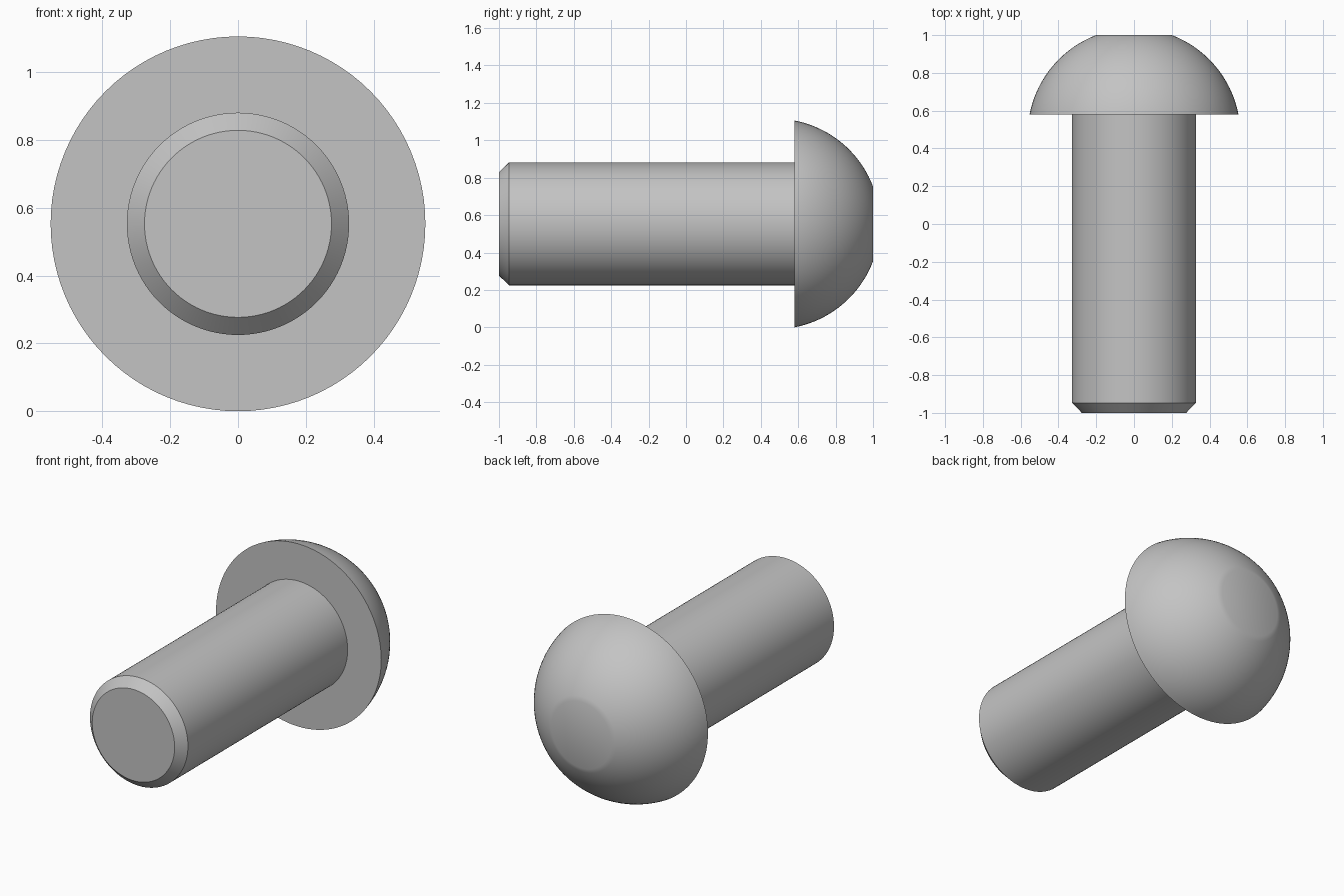
import bpy
import bmesh
import math
from mathutils import Vector, Matrix

cube = bpy.data.objects.get("Cube")
if cube:
    bpy.data.objects.remove(cube, do_unlink=True)

HEAD_R = 0.553      # head radius, also the height of the axis
SEAT_Y = 0.58       # underside of the head
SHANK_R = 0.328
TIP_R = 0.276
FLAT_R = 0.2
SEGMENTS = 96

steel = bpy.data.materials.new("grey steel")
steel.use_nodes = True
colour = (0.55, 0.55, 0.55, 1)
steel.diffuse_color = colour
steel.node_tree.nodes["Principled BSDF"].inputs["Base Color"].default_value = colour


def lathe(name, profile):
    """Spin (radius, y) points about the long axis."""
    bm = bmesh.new()
    verts = [bm.verts.new((r, y, 0)) for r, y in profile]
    edges = [bm.edges.new(pair) for pair in zip(verts, verts[1:])]
    bmesh.ops.spin(bm, geom=verts + edges, cent=(0, 0, 0), axis=(0, 1, 0),
                   angle=math.tau, steps=SEGMENTS)
    bmesh.ops.remove_doubles(bm, verts=bm.verts, dist=0.0001)
    # Close the open ends with flat caps
    rims = [e for e in bm.edges if e.is_boundary]
    bmesh.ops.holes_fill(bm, edges=rims, sides=0)
    bmesh.ops.recalc_face_normals(bm, faces=bm.faces)
    bmesh.ops.translate(bm, verts=bm.verts, vec=(0, 0, HEAD_R))
    mesh = bpy.data.meshes.new(name)
    bm.to_mesh(mesh)
    bm.free()
    mesh.materials.append(steel)
    obj = bpy.data.objects.new(name, mesh)
    bpy.context.collection.objects.link(obj)
    bpy.ops.object.select_all(action="DESELECT")
    obj.select_set(True)
    bpy.context.view_layer.objects.active = obj
    bpy.ops.object.shade_smooth_by_angle(angle=math.radians(30))
    return obj


# Domed head: a ball centred on the axis, cut flat at the top and underneath
centre = (1 + SEAT_Y) / 2 - (HEAD_R**2 - FLAT_R**2) / (2 * (1 - SEAT_Y))
ball_r = math.hypot(HEAD_R, SEAT_Y - centre)
start = math.atan2(SEAT_Y - centre, HEAD_R)
end = math.atan2(1 - centre, FLAT_R)
steps = 20
dome = []
for i in range(steps + 1):
    a = start + (end - start) * i / steps
    dome.append((ball_r * math.cos(a), centre + ball_r * math.sin(a)))

# One solid: chamfered tip, shank, underside of the head, dome
lathe("round_head_bolt", [(TIP_R, -1), (SHANK_R, -0.947), (SHANK_R, SEAT_Y)] + dome)
